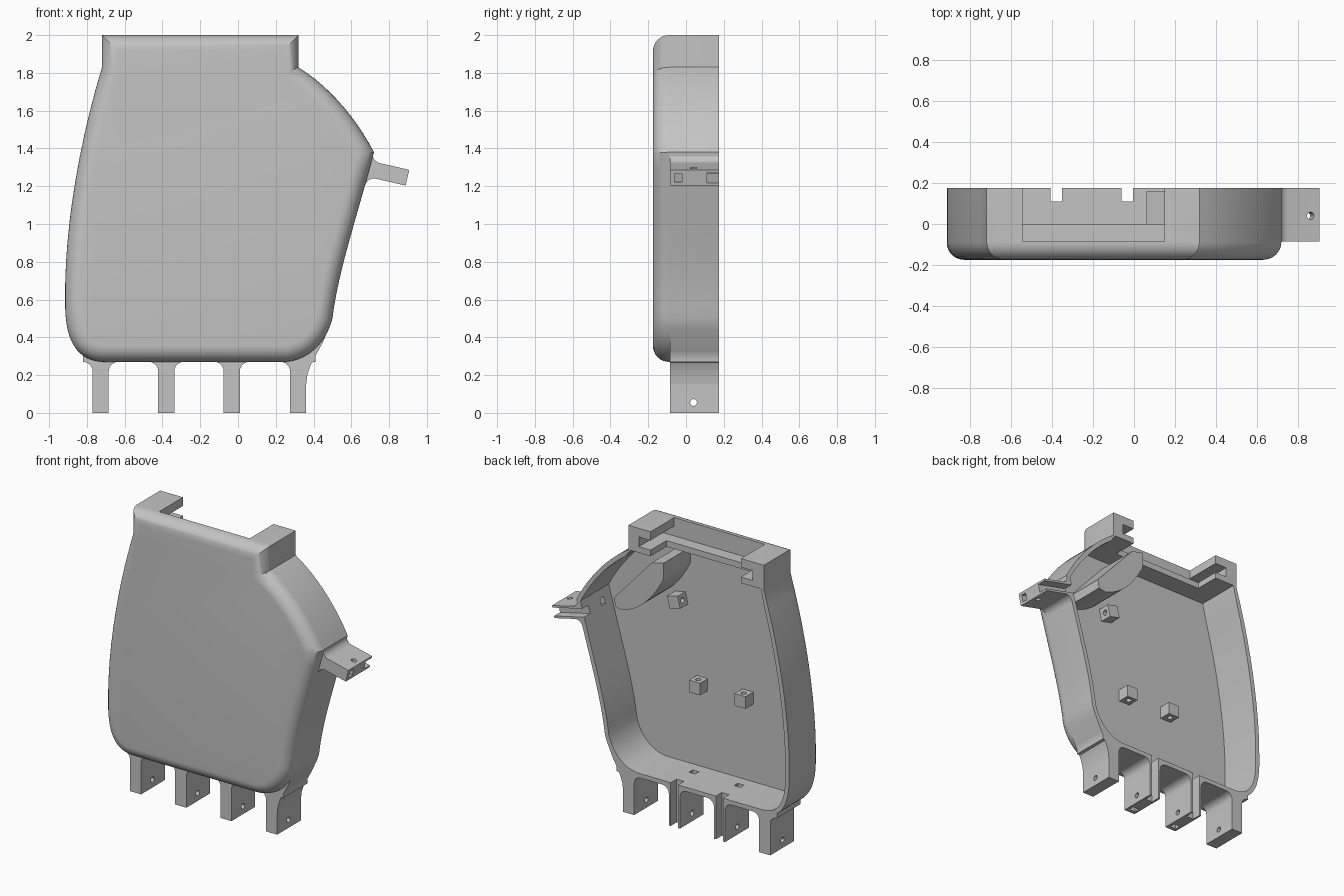
import bpy, bmesh, math
from mathutils import Matrix, Vector
from mathutils.geometry import interpolate_bezier

cube = bpy.data.objects.get("Cube")
if cube:
    bpy.data.objects.remove(cube, do_unlink=True)

GREY = (0.55, 0.55, 0.55, 1)
mat = bpy.data.materials.new("plain grey")
mat.use_nodes = True
mat.diffuse_color = GREY
mat.node_tree.nodes["Principled BSDF"].inputs["Base Color"].default_value = GREY

BACK, FRONT, FLOOR, ROUND = 0.175, -0.175, -0.135, 0.085
LIMB_FRONT, PAST = -0.085, 0.25


def finish(name, bm, matrix=Matrix()):
    bmesh.ops.recalc_face_normals(bm, faces=bm.faces)
    mesh = bpy.data.meshes.new(name)
    bm.to_mesh(mesh)
    bm.free()
    mesh.transform(matrix)
    mesh.materials.append(mat)
    obj = bpy.data.objects.new(name, mesh)
    bpy.context.collection.objects.link(obj)
    return obj


def loft(name, rings, matrix=Matrix()):
    """Solid through rings of (x, y, z) points, capped at both ends."""
    bm = bmesh.new()
    loops = [[bm.verts.new(p) for p in ring] for ring in rings]
    for a, b in zip(loops, loops[1:]):
        for i in range(len(a)):
            j = (i + 1) % len(a)
            bm.faces.new((a[i], a[j], b[j], b[i]))
    bm.faces.new(loops[0])
    bm.faces.new(loops[-1])
    return finish(name, bm, matrix)


def prism(name, pts, y0, y1, matrix=Matrix()):
    return loft(name, [[(x, y, z) for x, z in pts] for y in (y0, y1)], matrix)


def box(name, x0, x1, y0, y1, z0, z1, matrix=Matrix()):
    return prism(name, [(x0, z0), (x1, z0), (x1, z1), (x0, z1)], y0, y1, matrix)


def rod(name, radius, length, matrix):
    bm = bmesh.new()
    bmesh.ops.create_cone(bm, cap_ends=True, segments=20, radius1=radius,
                          radius2=radius, depth=length)
    return finish(name, bm, matrix)


def combine(obj, other, operation):
    other.hide_render = True
    mod = obj.modifiers.new("combine", 'BOOLEAN')
    mod.operation, mod.solver, mod.object = operation, 'EXACT', other
    bpy.context.view_layer.objects.active = obj
    bpy.ops.object.modifier_apply(modifier=mod.name)
    bpy.data.objects.remove(other, do_unlink=True)


def curve(a, b, c, d, n=12):
    pts = interpolate_bezier(*[Vector((*p, 0)) for p in (a, b, c, d)], n)
    return [(p.x, p.y) for p in pts[:-1]]


def inset(pts, dist):
    """Move a counter-clockwise outline inwards with mitred corners."""
    out = []
    for i, p in enumerate(pts):
        p = Vector(p)
        d1 = (p - Vector(pts[i - 1])).normalized()
        d2 = (Vector(pts[(i + 1) % len(pts)]) - p).normalized()
        n1, n2 = Vector((-d1.y, d1.x)), Vector((-d2.y, d2.x))
        out.append(tuple(p + (n1 + n2) * dist / (1 + n1.dot(n2))))
    return out


# Palm outline, split at the neck so the cavity can stop below it
right_side = (curve((0.25, 0.27), (0.38, 0.28), (0.47, 0.38), (0.5, 0.5))
              + curve((0.5, 0.5), (0.53, 0.75), (0.62, 1.0), (0.72, 1.38))
              + curve((0.72, 1.38), (0.62, 1.57), (0.48, 1.73), (0.32, 1.83)))
left_side = (curve((-0.72, 1.83), (-0.85, 1.4), (-0.92, 0.95), (-0.915, 0.6))
             + curve((-0.915, 0.6), (-0.92, 0.36), (-0.84, 0.27), (-0.7, 0.27), 16)
             + [(-0.7, 0.27)])
outline = right_side + [(0.32, 1.83), (0.32, 2), (-0.72, 2)] + left_side
cavity_outline = inset(right_side + [(0.32, 1.86), (-0.72, 1.86)] + left_side[1:], 0.03)

# Palm body with a rounded front edge
rings = [[(x, PAST, z) for x, z in outline]]
for k in range(9):
    a = math.pi / 2 * k / 8
    y = FRONT + ROUND * (1 - math.sin(a))
    rings.append([(x, y, z) for x, z in inset(outline, ROUND * (1 - math.cos(a)))])
palm = loft("palm_shell", rings)


def limb_profile(length, half=0.0425, r=0.05):
    """Tab with a filleted root; the tip sits at the local origin."""
    arc = [(half + r - r * math.cos(t), length - r + r * math.sin(t))
           for t in (math.pi / 2 * k / 6 for k in range(7))]
    side = [(half, 0)] + arc + [(half + r, length + 0.06)]
    return side + [(-x, z) for x, z in reversed(side)]


def place(x, z, turn=0):
    return Matrix.Translation((x, 0, z)) @ Matrix.Rotation(math.radians(turn), 4, 'Y')


# Finger tabs and thumb tab: (placement, length, has tendon channels, hole height)
limbs = [(place(x, 0), 0.27, ch, 0.055)
         for x, ch in ((-0.727, False), (-0.38, True), (-0.033, True), (0.318, False))]
limbs.append((place(0.897, 1.245, -77), 0.21, True, 0.045))
for m, length, channels, hole in limbs:
    combine(palm, prism("limb", limb_profile(length), LIMB_FRONT, PAST, m), 'UNION')

# Web joining the outer finger to the side of the palm
web = [(0.33, 0.16)] + curve((0.3605, 0.15), (0.365, 0.28), (0.45, 0.32), (0.495, 0.5), 8)
combine(palm, prism("web", web + [(0.485, 0.5), (0.33, 0.4)], LIMB_FRONT, PAST), 'UNION')

# Hollow inside, then trim the open back flat
combine(palm, prism("cavity", cavity_outline, FLOOR, 0.3), 'DIFFERENCE')
combine(palm, box("trim", -2, 2, BACK, 1, -1, 3), 'DIFFERENCE')

# Wrist end: open top, shelf, and facing slots in the two corner blocks
combine(palm, box("top_recess", -0.545, 0.15, LIMB_FRONT, 0.4, 1.872, 2.2), 'DIFFERENCE')
combine(palm, box("shelf_cut", -0.545, 0.15, 0, 0.4, 1.7, 1.95), 'DIFFERENCE')
combine(palm, box("block_slots", -0.635, 0.24, LIMB_FRONT, 0.4, 1.8721, 1.94), 'DIFFERENCE')

# Pin holes, open cord slots and square tunnels through the tabs
for m, length, channels, hole in limbs:
    across = m @ Matrix.Translation((0, 0.04, hole)) @ Matrix.Rotation(math.pi / 2, 4, 'Y')
    combine(palm, rod("pin_hole", 0.018, 0.2, across), 'DIFFERENCE')
    if channels:
        top = length + 0.07
        combine(palm, box("slot", -0.028, 0.028, 0.11, 0.4, -0.1, top, m), 'DIFFERENCE')
        combine(palm, box("tunnel", -0.024, 0.024, -0.06, -0.02, -0.1, top, m), 'DIFFERENCE')

parts = [palm]

# Cord guide posts on the inner floor
for name, m in (("middle_post", place(-0.38, 0.88)), ("inner_post", place(-0.03, 0.88)),
                ("thumb_post", place(0.13, 1.43, -77))):
    post = box(name, -0.042, 0.042, FLOOR - 0.01, -0.05, -0.042, 0.042, m)
    combine(post, rod("cord_hole", 0.018, 0.3, m @ Matrix.Translation((0, -0.09, 0))),
            'DIFFERENCE')
    parts.append(post)

# Rounded wedge beside the thumb
wedge = [(0.06, 1.8), (0.06, 1.7)] + curve((0.065, 1.68), (0.15, 1.52), (0.25, 1.42), (0.38, 1.39))
parts.append(prism("thumb_wedge", wedge + [(0.38, 1.39), (0.43, 1.4), (0.44, 1.46), (0.15, 1.78)],
                   FLOOR - 0.01, 0.16))

bpy.ops.object.select_all(action='DESELECT')
for obj in parts:
    obj.select_set(True)
bpy.context.view_layer.objects.active = palm
bpy.ops.object.shade_smooth_by_angle(angle=math.radians(30))
